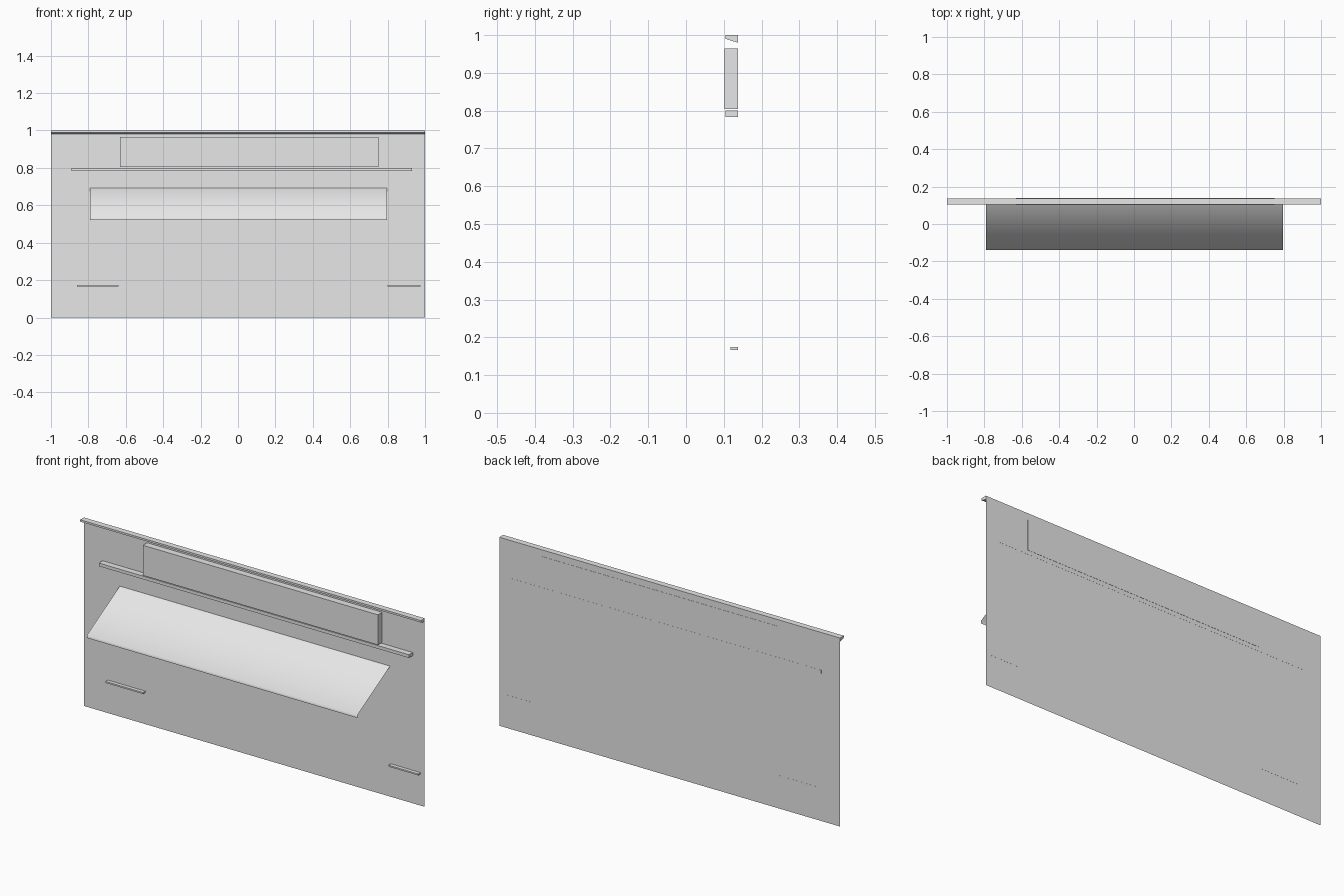
import bpy
import bmesh

if "Cube" in bpy.data.objects:
    bpy.data.objects.remove(bpy.data.objects["Cube"])

grey = bpy.data.materials.new("light_grey")
grey.use_nodes = True
grey.diffuse_color = (0.8, 0.8, 0.8, 1)
grey.node_tree.nodes["Principled BSDF"].inputs["Base Color"].default_value = (0.8, 0.8, 0.8, 1)

WALL_Y = 0.137


def extrude_x(name, profile, x0, x1, closed=True, smooth=False):
    """Sweep a (y, z) profile along x; a closed profile gets end caps."""
    bm = bmesh.new()
    left = [bm.verts.new((x0, y, z)) for y, z in profile]
    right = [bm.verts.new((x1, y, z)) for y, z in profile]
    n = len(profile)
    for i in range(n if closed else n - 1):
        j = (i + 1) % n
        bm.faces.new((left[i], left[j], right[j], right[i]))
    if closed:
        bm.faces.new(left)
        bm.faces.new(right[::-1])
        bmesh.ops.recalc_face_normals(bm, faces=bm.faces)
    for f in bm.faces:
        f.smooth = smooth
    mesh = bpy.data.meshes.new(name)
    bm.to_mesh(mesh)
    bm.free()
    mesh.materials.append(grey)
    obj = bpy.data.objects.new(name, mesh)
    bpy.context.collection.objects.link(obj)
    return obj


def bar(name, x0, x1, y0, y1, z0, z1):
    return extrude_x(name, [(y0, z0), (y1, z0), (y1, z1), (y0, z1)], x0, x1)


# Thin facade sheet
extrude_x("wall", [(WALL_Y, 1.0), (WALL_Y, 0.0)], -1, 1, closed=False)

# Cornice with a sloping underside
extrude_x("cornice", [(0.105, 0.99), (WALL_Y, 0.98), (WALL_Y, 1.0), (0.105, 1.0)], -1, 1)

# Sign board and the ledge beneath it
bar("sign_board", -0.63, 0.75, 0.102, 0.138, 0.805, 0.965)
bar("ledge", -0.89, 0.93, 0.105, 0.1375, 0.783, 0.80)

# Sloping awning sheet with a small front lip
extrude_x("awning", [(WALL_Y, 0.692), (-0.138, 0.537), (-0.138, 0.522)],
          -0.79, 0.797, closed=False, smooth=True)

# Window sills near the ground
bar("right_sill", -0.86, -0.64, 0.118, 0.1375, 0.167, 0.175)
bar("left_sill", 0.80, 0.975, 0.118, 0.1375, 0.167, 0.175)
